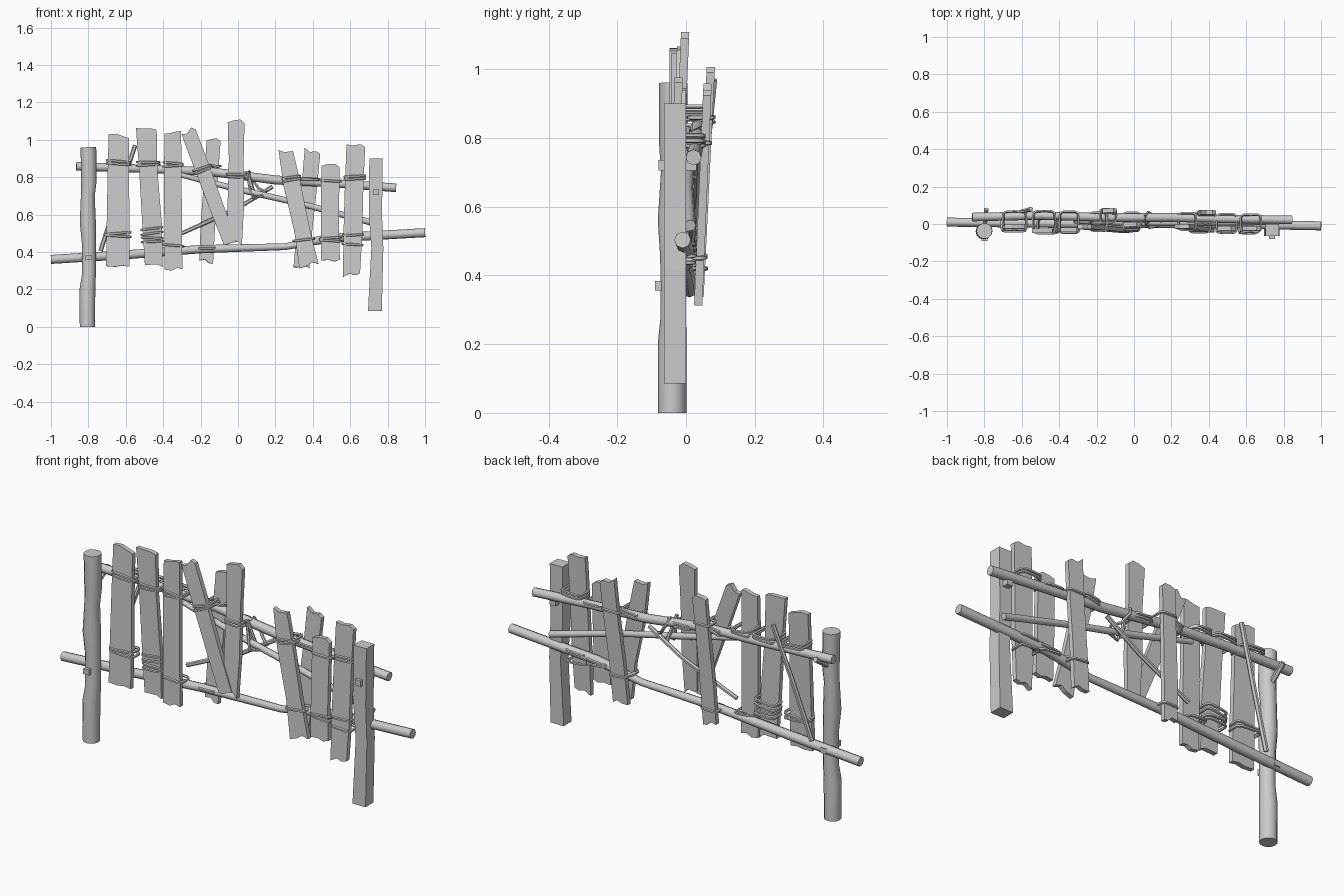
import bpy, bmesh, math, random
from mathutils import Vector

random.seed(4)
cube = bpy.data.objects.get("Cube")
if cube:
    bpy.data.objects.remove(cube)

grey = bpy.data.materials.new("weathered_grey")
grey.use_nodes = True
grey.diffuse_color = (0.6, 0.6, 0.6, 1)
grey.node_tree.nodes["Principled BSDF"].inputs["Base Color"].default_value = (0.6, 0.6, 0.6, 1)


def finish(bm, name, smooth=False):
    bmesh.ops.recalc_face_normals(bm, faces=bm.faces)
    mesh = bpy.data.meshes.new(name)
    bm.to_mesh(mesh)
    bm.free()
    mesh.materials.append(grey)
    obj = bpy.data.objects.new(name, mesh)
    bpy.context.collection.objects.link(obj)
    if smooth:
        bpy.ops.object.select_all(action='DESELECT')
        obj.select_set(True)
        bpy.context.view_layer.objects.active = obj
        bpy.ops.object.shade_smooth_by_angle(angle=math.radians(50))
    return obj


def tube(name, path, radii, sides=8, closed=False, up=(0, 1, 0)):
    """Sweep a round section along a path, one radius per point or one for all."""
    pts = [Vector(p) for p in path]
    n = len(pts)
    if not isinstance(radii, (list, tuple)):
        radii = [radii] * n
    bm = bmesh.new()
    rings = []
    for i, p in enumerate(pts):
        if closed:
            t = pts[(i + 1) % n] - pts[i - 1]
        else:
            t = pts[min(i + 1, n - 1)] - pts[max(i - 1, 0)]
        u = Vector(up).cross(t).normalized()
        v = t.normalized().cross(u)
        angles = [math.tau * k / sides for k in range(sides)]
        rings.append([bm.verts.new(p + radii[i] * (u * math.cos(a) + v * math.sin(a))) for a in angles])
    for i in range(n if closed else n - 1):
        a, b = rings[i], rings[(i + 1) % n]
        for k in range(sides):
            j = (k + 1) % sides
            bm.faces.new((a[k], a[j], b[j], b[k]))
    if not closed:
        bm.faces.new(rings[0])
        bm.faces.new(rings[-1])
    return finish(bm, name, True)


def box(name, centre, size):
    bm = bmesh.new()
    bmesh.ops.create_cube(bm, size=1)
    for v in bm.verts:
        v.co = Vector(centre) + Vector(a * b for a, b in zip(v.co, size))
    return finish(bm, name)


def plank(name, bottom, top, w_bottom, w_top, thick=0.024):
    """Flat board with broken ends and uneven sides."""
    b, t = Vector(bottom), Vector(top)
    axis = t - b
    length = axis.length
    up = axis.normalized()
    side = Vector((1, 0, 0))
    side = (side - up * side.dot(up)).normalized()
    normal = side.cross(up)
    jag = lambda s: random.uniform(-s, s)
    low = [(f * w_bottom, jag(0.012)) for f in (-0.5, -0.1, 0.2, 0.5)]
    high = [(f * w_top, length + jag(0.014)) for f in (0.5, 0.25, -0.15, -0.5)]
    mid = (w_bottom + w_top) / 4
    right = [(mid + jag(0.005), length * f) for f in (0.3, 0.7)]
    left = [(-mid + jag(0.005), length * f) for f in (0.7, 0.3)]
    bm = bmesh.new()
    verts = [bm.verts.new(b + side * x + up * z - normal * thick / 2) for x, z in low + right + high + left]
    face = bm.faces.new(verts)
    out = bmesh.ops.extrude_face_region(bm, geom=[face])
    moved = [g for g in out["geom"] if isinstance(g, bmesh.types.BMVert)]
    bmesh.ops.translate(bm, verts=moved, vec=normal * thick)
    return finish(bm, name)


def rope(name, centre, half_w, y_front, y_back, slope):
    """Closed binding around a board and the rail it rests on."""
    mid, half_d = (y_front + y_back) / 2, (y_back - y_front) / 2
    path = []
    for k in range(20):
        a = math.tau * k / 20
        c, s = math.cos(a), math.sin(a)
        x = half_w * math.copysign(abs(c) ** 0.4, c)
        y = half_d * math.copysign(abs(s) ** 0.4, s)
        path.append((centre[0] + x, mid + y, centre[1] + x * slope))
    tube(name, path, 0.007, 5, True, (0, 0, 1))


def along(path, x):
    """Depth and height of a rail at a given x."""
    for p, q in zip(path, path[1:]):
        if p[0] <= x <= q[0]:
            f = (x - p[0]) / (q[0] - p[0])
            return p[1] + f * (q[1] - p[1])
    return path[-1][1]


# Posts
tube("left_post",
     [(-0.805, -0.04, 0), (-0.805, -0.04, 0.2), (-0.797, -0.037, 0.28), (-0.797, -0.037, 0.45),
      (-0.803, -0.039, 0.56), (-0.803, -0.036, 0.7), (-0.797, -0.037, 0.78), (-0.8, -0.037, 0.96)],
     [0.041, 0.042, 0.037, 0.038, 0.043, 0.037, 0.041, 0.042], 12)
bm = bmesh.new()
rings = []
for x, z, w in ((0.732, 0.085, 0.074), (0.745, 0.42, 0.064), (0.735, 0.6, 0.07), (0.738, 0.9, 0.072)):
    rings.append([bm.verts.new((x + sx * w / 2, -0.032 + sy * 0.032, z))
                  for sx, sy in ((-1, -1), (1, -1), (1, 1), (-1, 1))])
for a, b in zip(rings, rings[1:]):
    for k in range(4):
        bm.faces.new((a[k], a[(k + 1) % 4], b[(k + 1) % 4], b[k]))
bm.faces.new(rings[0])
bm.faces.new(rings[-1])
finish(bm, "right_post")

# Rails
upper = [(-0.865, 0.037, 0.858), (-0.5, 0.045, 0.845), (-0.15, 0.035, 0.83), (0.2, 0.035, 0.785),
         (0.5, 0.027, 0.768), (0.845, 0.022, 0.743)]
lower = [(-1, 0.01, 0.36), (-0.6, 0.005, 0.385), (-0.2, 0.0, 0.415), (0.25, -0.003, 0.428),
         (0.5, 0.0, 0.475), (1, -0.01, 0.503)]
tube("upper_rail", upper, [0.023, 0.022, 0.023, 0.024, 0.022, 0.023])
tube("lower_rail", lower, [0.024, 0.024, 0.022, 0.018, 0.024, 0.024])
tube("diagonal_rail", [(-0.32, 0.015, 0.815), (0, 0.005, 0.735), (0.35, 0.005, 0.655), (0.76, 0.012, 0.545)],
     [0.013, 0.017, 0.016, 0.017])

# Loose sticks
tube("left_stick", [(-0.735, 0.03, 0.405), (-0.65, 0.05, 0.67), (-0.55, 0.08, 0.97)], 0.012, 6)
tube("middle_stick", [(-0.3, 0.015, 0.5), (0, 0.03, 0.635), (0.185, 0.035, 0.75)], 0.011, 6)
tube("short_stick", [(0.05, 0.0, 0.83), (0.095, 0.025, 0.68)], 0.01, 6)

# Pegs
box("left_peg", (-0.8, -0.03, 0.37), (0.032, 0.12, 0.028))
box("right_peg", (0.737, -0.025, 0.72), (0.032, 0.11, 0.03))
tube("branch_stub", [(-0.8, -0.03, 0.78), (-0.79, 0.08, 0.855)], 0.013, 6, up=(1, 0, 0))

# Boards: bottom, top, widths, binding heights
boards = [
    ((-0.643, -0.03, 0.33), (-0.637, -0.012, 1.02), 0.125, 0.11, (0.87, 0.885, 0.485, 0.5)),
    ((-0.45, -0.035, 0.325), (-0.49, -0.036, 1.055), 0.095, 0.11, (0.865, 0.88, 0.455, 0.475, 0.5, 0.525)),
    ((-0.345, -0.035, 0.305), (-0.348, -0.03, 1.035), 0.095, 0.088, (0.86, 0.875, 0.435)),
    ((-0.04, -0.035, 0.45), (-0.265, -0.015, 1.045), 0.075, 0.08, (0.835, 0.85)),
    ((-0.17, 0.04, 0.35), (-0.13, 0.072, 1.0), 0.075, 0.075, (0.86, 0.42)),
    ((-0.015, -0.03, 0.445), (-0.01, -0.003, 1.095), 0.072, 0.09, (0.8, 0.815)),
    ((0.378, -0.035, 0.33), (0.255, -0.012, 0.945), 0.105, 0.075, (0.785, 0.8, 0.465)),
    ((0.34, 0.036, 0.325), (0.398, 0.062, 0.94), 0.085, 0.085, (0.785, 0.455)),
    ((0.495, -0.035, 0.36), (0.495, -0.022, 0.86), 0.1, 0.095, (0.78, 0.475, 0.46)),
    ((0.607, -0.04, 0.275), (0.63, -0.022, 0.965), 0.09, 0.1, (0.79, 0.805, 0.49, 0.44)),
]
for i, (b, t, wb, wt, ties) in enumerate(boards, 1):
    plank(f"board_{i}", b, t, wb, wt)
    for k, z in enumerate(ties):
        f = (z - b[2]) / (t[2] - b[2])
        x, y = b[0] + f * (t[0] - b[0]), b[1] + f * (t[1] - b[1])
        rail_y = along(upper if z > 0.65 else lower, x)
        half_w = (wb + f * (wt - wb)) / 2 + 0.006
        rope(f"binding_{i}_{k}", (x, z), half_w, min(y - 0.015, rail_y - 0.026), max(y + 0.015, rail_y + 0.026),
             -(t[0] - b[0]) / (t[2] - b[2]) + random.uniform(-0.1, 0.1))

# Loose loop hanging from the upper rail around the diagonal one
loop = [(0.055, -0.005, 0.815), (0.06, 0.0, 0.75), (0.08, -0.02, 0.69), (0.13, -0.01, 0.70), (0.15, 0.02, 0.72),
        (0.11, 0.045, 0.74), (0.075, 0.062, 0.79), (0.06, 0.045, 0.83)]
tube("hanging_loop", loop, 0.008, 6, True, (0.5, 1, 0.3))
